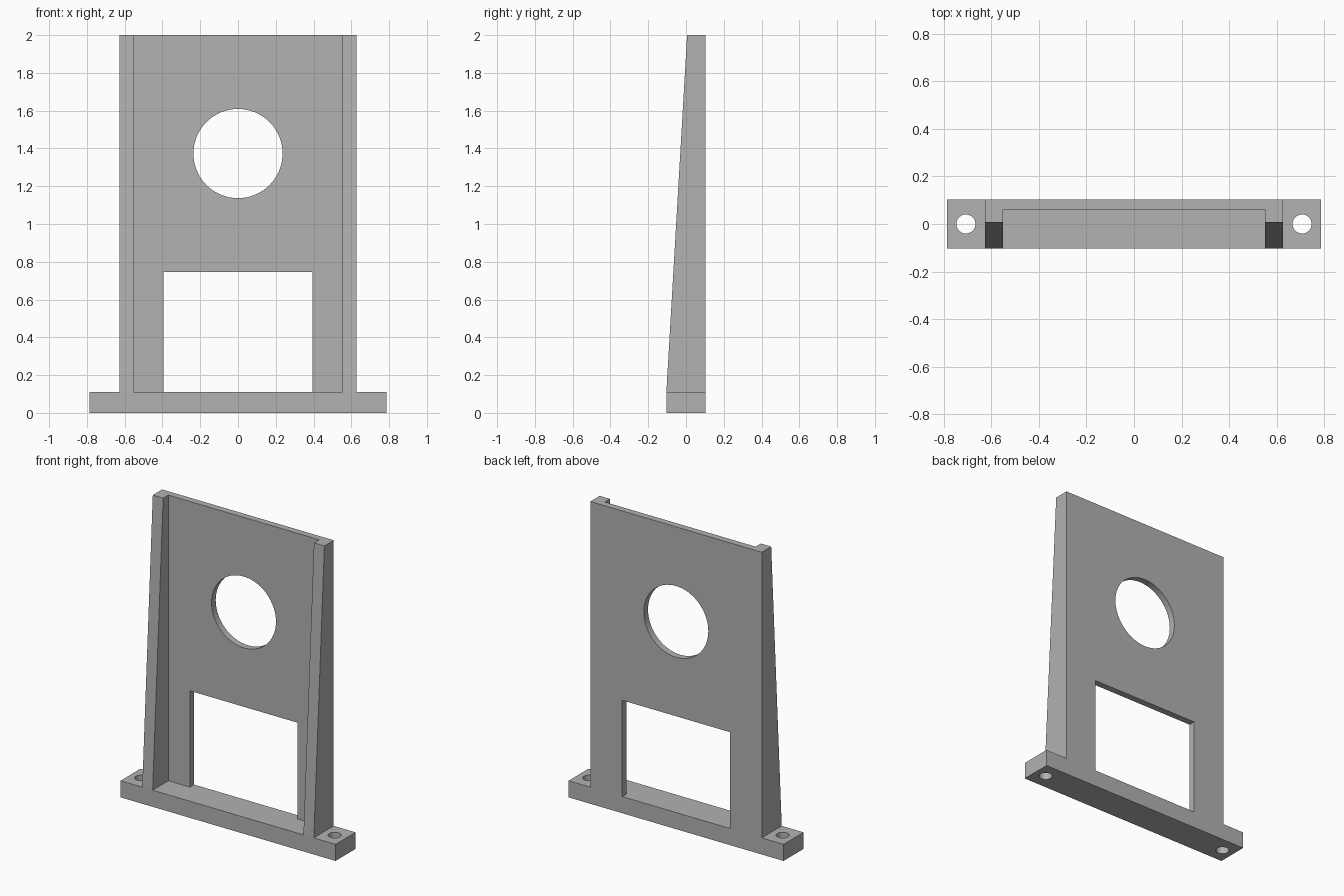
import bpy
import bmesh
from mathutils import Vector

cube = bpy.data.objects.get("Cube")
if cube:
    bpy.data.objects.remove(cube, do_unlink=True)

# Main dimensions
BASE_X, BASE_TOP, HEIGHT = 0.787, 0.11, 2.0
FRONT, BACK = -0.104, 0.104
RIB_IN, RIB_OUT, RIB_TOP_Y = 0.552, 0.628, 0.006
PANEL_Y = 0.06
WINDOW_X, WINDOW_TOP = 0.394, 0.747
HOLE_Z, HOLE_R = 1.373, 0.236
BOLT_X, BOLT_R = 0.708, 0.04

grey = bpy.data.materials.new("plain grey")
grey.use_nodes = True
colour = (0.445, 0.445, 0.445, 1)
grey.diffuse_color = colour
grey.node_tree.nodes["Principled BSDF"].inputs["Base Color"].default_value = colour


def prism(name, points, direction):
    """Extrude a closed outline along a direction."""
    bm = bmesh.new()
    face = bm.faces.new([bm.verts.new(p) for p in points])
    ext = bmesh.ops.extrude_face_region(bm, geom=[face])
    moved = [v for v in ext["geom"] if isinstance(v, bmesh.types.BMVert)]
    bmesh.ops.translate(bm, verts=moved, vec=Vector(direction))
    bmesh.ops.recalc_face_normals(bm, faces=bm.faces)
    mesh = bpy.data.meshes.new(name)
    bm.to_mesh(mesh)
    bm.free()
    mesh.materials.append(grey)
    obj = bpy.data.objects.new(name, mesh)
    bpy.context.collection.objects.link(obj)
    return obj


def cylinder(name, location, radius, depth, rotation=(0, 0, 0)):
    bpy.ops.mesh.primitive_cylinder_add(vertices=64, radius=radius, depth=depth,
                                        location=location, rotation=rotation)
    obj = bpy.context.object
    obj.name = name
    obj.data.materials.append(grey)
    return obj


def cut(target, cutter):
    """Subtract the cutter, bake the result and discard the cutter."""
    cutter.hide_render = True
    mod = target.modifiers.new("cut", "BOOLEAN")
    mod.operation, mod.solver, mod.object = "DIFFERENCE", "EXACT", cutter
    bpy.ops.object.select_all(action="DESELECT")
    bpy.context.view_layer.objects.active = target
    target.select_set(True)
    bpy.ops.object.modifier_apply(modifier=mod.name)
    bpy.data.objects.remove(cutter, do_unlink=True)


# Foot bar with a bolt hole at each end
base = prism("base", [(-BASE_X, FRONT, 0), (BASE_X, FRONT, 0),
                      (BASE_X, BACK, 0), (-BASE_X, BACK, 0)], (0, 0, BASE_TOP))
for side in (-1, 1):
    cut(base, cylinder("bolt_cutter", (side * BOLT_X, 0, 0), BOLT_R, 1))

# Upright panel, outlined around the open window above the foot bar
outline = [(-RIB_IN, BASE_TOP), (-RIB_IN, HEIGHT), (RIB_IN, HEIGHT), (RIB_IN, BASE_TOP),
           (WINDOW_X, BASE_TOP), (WINDOW_X, WINDOW_TOP),
           (-WINDOW_X, WINDOW_TOP), (-WINDOW_X, BASE_TOP)]
panel = prism("panel", [(x, PANEL_Y, z) for x, z in outline], (0, BACK - PANEL_Y, 0))
cut(panel, cylinder("round_cutter", (0, BACK, HOLE_Z), HOLE_R, 1, (1.5707963, 0, 0)))

# Tapered side ribs
profile = [(FRONT, BASE_TOP), (BACK, BASE_TOP), (BACK, HEIGHT), (RIB_TOP_Y, HEIGHT)]
for name, side in (("right_rib", -1), ("left_rib", 1)):
    prism(name, [(side * RIB_IN, y, z) for y, z in profile],
          (side * (RIB_OUT - RIB_IN), 0, 0))

# Smooth hole walls, sharp edges elsewhere
for obj in (base, panel):
    bpy.ops.object.select_all(action="DESELECT")
    bpy.context.view_layer.objects.active = obj
    obj.select_set(True)
    bpy.ops.object.shade_smooth_by_angle()
